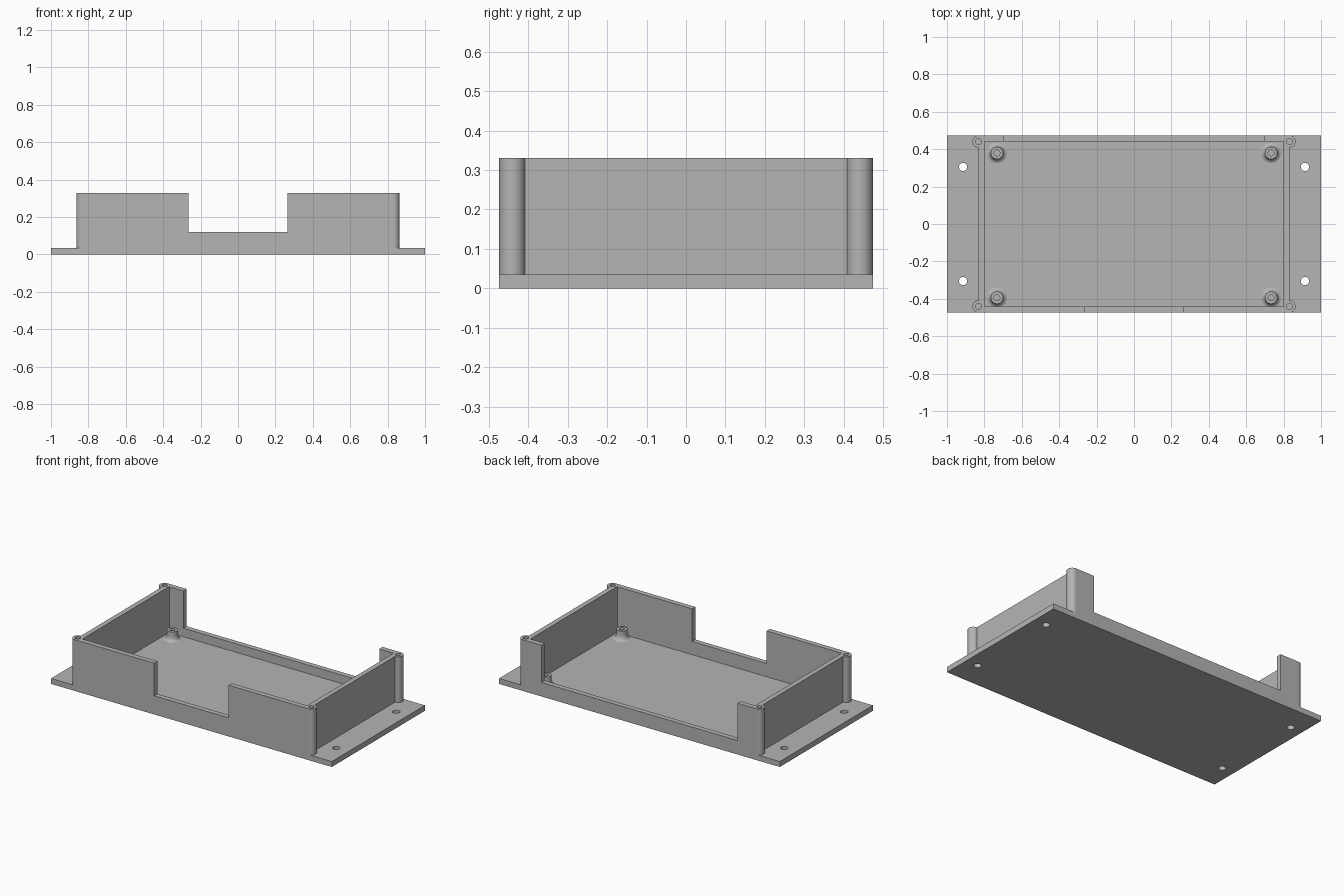
import bpy
import bmesh
from mathutils import Matrix, Vector
from math import radians

cube = bpy.data.objects.get("Cube")
if cube:
    bpy.data.objects.remove(cube, do_unlink=True)

GREY = (0.46, 0.46, 0.46, 1)
mat = bpy.data.materials.new("plain grey")
mat.use_nodes = True
mat.diffuse_color = GREY
mat.node_tree.nodes["Principled BSDF"].inputs["Base Color"].default_value = GREY

# Main dimensions
HALF_X, HALF_Y = 1.0, 0.474
FLOOR, TOP = 0.035, 0.33
WALL_X, IN_X, IN_Y = 0.832, 0.80, 0.441
POST_R, SCREW_R = 0.033, 0.016
CORNERS = [(sx, sy) for sx in (-1, 1) for sy in (-1, 1)]
POSTS = [(sx * 0.831, sy * IN_Y) for sx, sy in CORNERS]


def make_object(name, bm):
    bmesh.ops.recalc_face_normals(bm, faces=bm.faces)
    mesh = bpy.data.meshes.new(name)
    bm.to_mesh(mesh)
    bm.free()
    mesh.materials.append(mat)
    obj = bpy.data.objects.new(name, mesh)
    bpy.context.collection.objects.link(obj)
    return obj


def select(obj):
    bpy.ops.object.select_all(action="DESELECT")
    obj.select_set(True)
    bpy.context.view_layer.objects.active = obj


def box(name, x0, x1, y0, y1, z0, z1):
    bm = bmesh.new()
    bmesh.ops.create_cube(bm, size=1)
    size = Vector((x1 - x0, y1 - y0, z1 - z0))
    bmesh.ops.scale(bm, vec=size, verts=bm.verts)
    bmesh.ops.translate(bm, vec=((x0 + x1) / 2, (y0 + y1) / 2, (z0 + z1) / 2), verts=bm.verts)
    return make_object(name, bm)


def notched_wall(name, y0, y1, notch_x, notch_z):
    """Long wall with a rectangular opening in its top edge."""
    outline = [(-WALL_X, FLOOR), (WALL_X, FLOOR), (WALL_X, TOP), (notch_x, TOP),
               (notch_x, notch_z), (-notch_x, notch_z), (-notch_x, TOP), (-WALL_X, TOP)]
    bm = bmesh.new()
    face = bm.faces.new([bm.verts.new((x, y0, z)) for x, z in outline])
    extruded = bmesh.ops.extrude_face_region(bm, geom=[face])["geom"]
    verts = [v for v in extruded if isinstance(v, bmesh.types.BMVert)]
    bmesh.ops.translate(bm, vec=(0, y1 - y0, 0), verts=verts)
    return make_object(name, bm)


def lathe(name, profile, location, segments=40):
    """Turn an open profile of (radius, z) points around a vertical axis."""
    bm = bmesh.new()
    verts = [bm.verts.new((r, 0, z)) for r, z in profile]
    edges = [bm.edges.new(pair) for pair in zip(verts, verts[1:])]
    bmesh.ops.spin(bm, geom=verts + edges, cent=(0, 0, 0), axis=(0, 0, 1),
                   angle=radians(360), steps=segments)
    bmesh.ops.remove_doubles(bm, verts=bm.verts, dist=0.0001)
    bmesh.ops.translate(bm, vec=(*location, 0), verts=bm.verts)
    obj = make_object(name, bm)
    select(obj)
    bpy.ops.object.shade_smooth_by_angle(angle=radians(35))
    return obj


def drill(targets, points, radius, z0, z1):
    """Cut round vertical holes through the targets."""
    bm = bmesh.new()
    for x, y in points:
        bmesh.ops.create_cone(bm, cap_ends=True, segments=32, radius1=radius, radius2=radius,
                              depth=z1 - z0, matrix=Matrix.Translation((x, y, (z0 + z1) / 2)))
    cutter = make_object("hole_cutter", bm)
    cutter.hide_render = True
    for obj in targets:
        mod = obj.modifiers.new("holes", "BOOLEAN")
        mod.operation = "DIFFERENCE"
        mod.solver = "EXACT"
        mod.object = cutter
        select(obj)
        bpy.ops.object.modifier_apply(modifier=mod.name)
    bpy.data.objects.remove(cutter, do_unlink=True)


# Base plate with four mounting holes in its flanges
plate = box("base_plate", -HALF_X, HALF_X, -HALF_Y, HALF_Y, 0, FLOOR)
drill([plate], [(sx * 0.914, sy * 0.305) for sx, sy in CORNERS], 0.022, -0.1, 0.1)

# Walls: notched front and back, plain ends
walls = [
    notched_wall("front_wall", -HALF_Y, -IN_Y, 0.265, 0.12),
    notched_wall("back_wall", IN_Y, HALF_Y, 0.698, 0.09),
    box("right_wall", -WALL_X, -IN_X, -IN_Y, IN_Y, FLOOR, TOP),
    box("left_wall", IN_X, WALL_X, -IN_Y, IN_Y, FLOOR, TOP),
]

# Hollow corner posts for the lid screws
HOLE_END = 0.1
drill(walls, POSTS, SCREW_R, HOLE_END, TOP + 0.1)
post_profile = [(0, FLOOR), (POST_R, FLOOR), (POST_R, TOP), (SCREW_R, TOP),
                (SCREW_R, HOLE_END), (0, HOLE_END)]
for point in POSTS:
    lathe("corner_post", post_profile, point)

# Board standoffs with flared feet
standoff_profile = [(0.054, FLOOR), (0.045, 0.038), (0.039, 0.045), (0.035, 0.054),
                    (0.033, 0.066), (0.033, 0.095), (SCREW_R, 0.095),
                    (SCREW_R, 0.04), (0, 0.04)]
for sx, sy in CORNERS:
    lathe("board_standoff", standoff_profile, (sx * 0.733, 0.38 if sy > 0 else -0.394))
